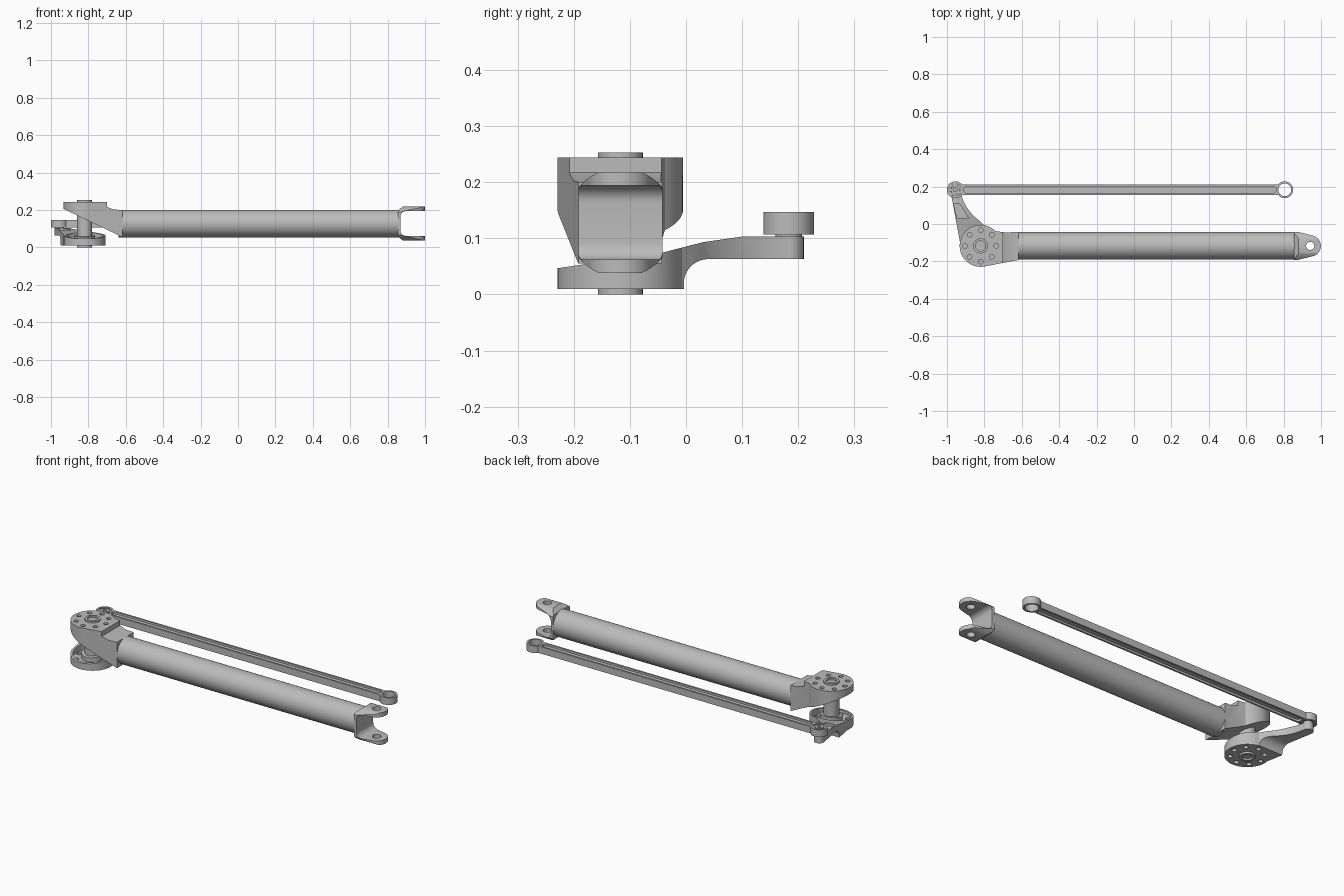
import bpy, bmesh, math
from mathutils import Vector

if "Cube" in bpy.data.objects:
    bpy.data.objects.remove(bpy.data.objects["Cube"], do_unlink=True)

metal = bpy.data.materials.new("brushed grey")
metal.use_nodes = True
GREY = (0.5, 0.5, 0.5, 1)
metal.diffuse_color = GREY
metal.node_tree.nodes["Principled BSDF"].inputs["Base Color"].default_value = GREY

PX, PY = -0.82, -0.117      # main pivot
TY, TZ = -0.117, 0.128      # tube axis
LX, LY = -0.955, 0.183      # link pivot
RX = 0.806                  # far end of link


def arc(cx, cy, r, a0, a1, n=16):
    return [(cx + r * math.cos(math.radians(a0 + (a1 - a0) * i / n)),
             cy + r * math.sin(math.radians(a0 + (a1 - a0) * i / n))) for i in range(n + 1)]


def prism(name, pts, lo, hi, axis="z"):
    """Extrude a flat outline from lo to hi along an axis."""
    place = {"z": lambda a, b, c: (a, b, c),
             "y": lambda a, b, c: (a, c, b),
             "x": lambda a, b, c: (c, a, b)}[axis]
    bm = bmesh.new()
    face = bm.faces.new([bm.verts.new(place(a, b, lo)) for a, b in pts])
    ext = bmesh.ops.extrude_face_region(bm, geom=[face])
    move = Vector(place(0, 0, hi - lo))
    bmesh.ops.translate(bm, vec=move, verts=[v for v in ext["geom"] if isinstance(v, bmesh.types.BMVert)])
    bmesh.ops.recalc_face_normals(bm, faces=bm.faces)
    mesh = bpy.data.meshes.new(name)
    bm.to_mesh(mesh)
    bm.free()
    mesh.materials.append(metal)
    ob = bpy.data.objects.new(name, mesh)
    bpy.context.collection.objects.link(ob)
    return ob


def disc(name, x, y, r, lo, hi, axis="z", n=48):
    return prism(name, arc(x, y, r, 0, 360, n)[:-1], lo, hi, axis)


def combine(ob, others, op):
    """Apply a boolean with each helper shape, then drop the helper."""
    for other in others:
        mod = ob.modifiers.new("cut", "BOOLEAN")
        mod.operation, mod.solver, mod.object = op, "EXACT", other
        bpy.context.view_layer.objects.active = ob
        bpy.ops.object.modifier_apply(modifier=mod.name)
        bpy.data.objects.remove(other, do_unlink=True)
    return ob


def bolt_holes(lo, hi):
    ring = arc(PX, PY, 0.084, 0, 360, 8)[:-1]
    return [disc("hole", x, y, 0.0125, lo, hi, n=20) for x, y in ring]


# Main tube
disc("main_tube", TY, TZ, 0.0735, -0.64, 0.865, "x", 64)

# Fork at the far end: plan, side and end outlines intersected
plan = [(0.85, TY - 0.075), (0.875, TY - 0.075)] + \
    arc(0.942, TY, 0.057, -75, 75, 24) + [(0.875, TY + 0.075), (0.85, TY + 0.075)]
fork = prism("end_fork", plan, 0.0, 0.3)
half = [(0.855, 0.07), (0.88, 0.09), (1.02, 0.09), (1.02, 0.066)] + arc(0.898, 0.036, 0.03, 90, 180, 8)
side = [(x, TZ + z) for x, z in half] + [(x, TZ - z) for x, z in reversed(half)]
combine(fork, [prism("side", side, -0.4, 0.2, "y"),
               disc("end", TY, TZ, 0.0975, 0.8, 1.1, "x", 64)], "INTERSECT")
combine(fork, [disc("pin_hole", 0.942, TY, 0.022, 0, 0.3, n=32)], "DIFFERENCE")

# Upper bracket: round flange blending down to the tube
plan = arc(PX, PY, 0.112, 45, 280, 40) + [(-0.617, TY - 0.075), (-0.617, TY + 0.074)] + \
    [(-0.69, -0.045)]
bracket = prism("upper_bracket", plan, 0.0, 0.3)
side = [(-0.94, 0.244), (-0.70, 0.244), (-0.70, 0.217), (-0.665, 0.203), (-0.617, 0.2),
        (-0.617, 0.055), (-0.94, 0.21)]
combine(bracket, [prism("side", side, -0.4, 0.2, "y")], "INTERSECT")
combine(bracket, [prism("flange", arc(PX, PY, 0.112, 0, 360, 64)[:-1], 0.212, 0.244)], "UNION")
combine(bracket, bolt_holes(0.215, 0.3), "DIFFERENCE")

# Hollow pivot shaft
shaft = disc("pivot_shaft", PX, PY, 0.04, 0.0, 0.253)
combine(shaft, [disc("bore", PX, PY, 0.015, -0.1, 0.4),
                disc("recess_top", PX, PY, 0.027, 0.235, 0.4),
                disc("recess_low", PX, PY, 0.027, -0.1, 0.018)], "DIFFERENCE")

# Lower crank: round flange with an arm rising to the link
plan = arc(PX, PY, 0.112, 170, 440, 48) + [(-0.82, 0.012), (-0.86, 0.045), (-0.895, 0.09), (-0.915, 0.13)] + \
    arc(LX, LY, 0.027, -10, 185, 16)
crank = prism("lower_crank", plan, 0.0, 0.2)
side = [(-0.24, 0.01), (-0.004, 0.01)] + arc(0.04, 0.019, 0.044, 170, 90, 10) + \
    [(0.23, 0.063), (0.23, 0.103), (0.1, 0.103), (0.03, 0.093), (-0.04, 0.075), (-0.24, 0.045)]
combine(crank, [prism("side", side, -1.2, 0.0, "x")], "INTERSECT")
ring = combine(disc("ring", PX, PY, 0.1, 0.032, 0.2),
               [disc("hub", PX, PY, 0.056, 0.0, 0.3)], "DIFFERENCE")
pocket = [(-0.965, 0.11), (-0.93, 0.105), (-0.885, 0.03), (-0.945, 0.03)]
combine(crank, [ring, prism("pocket", pocket, 0.078, 0.2)] + bolt_holes(-0.1, 0.2), "DIFFERENCE")

# Link rod: two eyes joined by a bar grooved on both faces
link = prism("link_rod", [(LX, LY - 0.028), (RX, LY - 0.028), (RX, LY + 0.028), (LX, LY + 0.028)], 0.108, 0.146)
combine(link, [disc("eye", x, LY, 0.045, 0.107, 0.147) for x in (LX, RX)], "UNION")
groove = arc(RX - 0.063, LY, 0.018, -90, 90, 8) + arc(LX + 0.063, LY, 0.018, 90, 270, 8)
combine(link, [prism("groove", groove, lo, hi) for lo, hi in ((0.05, 0.119), (0.135, 0.2))] +
        [disc("eye_hole", x, LY, 0.034, 0.0, 0.2) for x in (LX, RX)], "DIFFERENCE")

# Bearing and pin in the near eye
bearing = disc("link_bearing", LX, LY, 0.0335, 0.112, 0.142)
combine(bearing, [disc("bearing_hole", LX, LY, 0.024, 0.0, 0.2)], "DIFFERENCE")
pin = disc("link_pin", LX, LY, 0.0235, 0.09, 0.146, n=32)
combine(pin, [disc("socket", LX, LY, 0.011, 0.13, 0.2, n=6)], "DIFFERENCE")

# Smooth round surfaces, keep machined edges sharp
for ob in bpy.data.objects:
    if ob.type == "MESH" and metal.name in ob.data.materials:
        bpy.ops.object.select_all(action="DESELECT")
        ob.select_set(True)
        bpy.context.view_layer.objects.active = ob
        bpy.ops.object.shade_smooth_by_angle(angle=math.radians(30))
